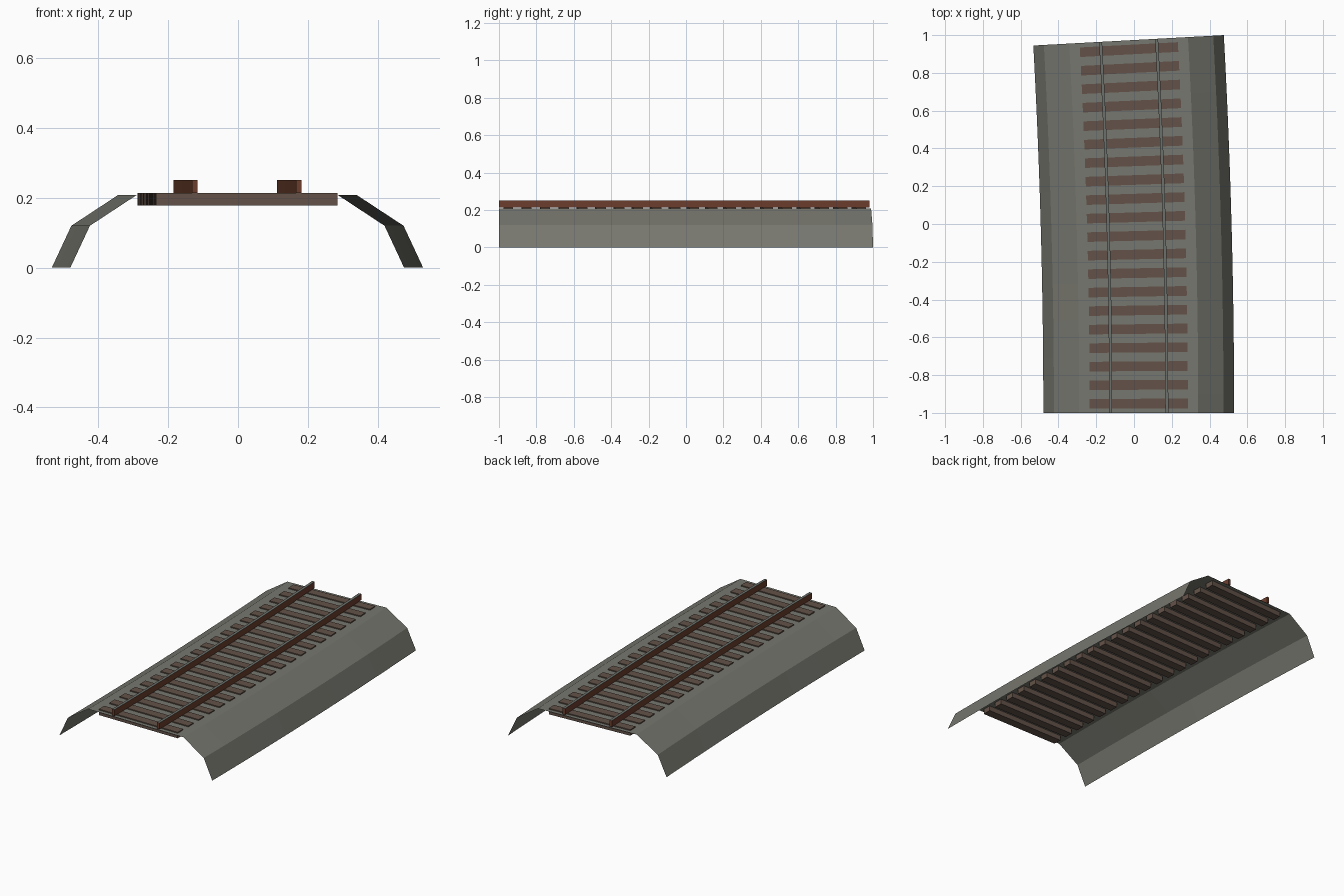
import bpy, bmesh, math

if "Cube" in bpy.data.objects:
    bpy.data.objects.remove(bpy.data.objects["Cube"])

ANGLE = math.asin(0.0545)   # total bend to the left
RADIUS = 36.19              # bend radius of the centre line
START_X = 0.025
SEGMENTS = 20


def material(name, rgb):
    m = bpy.data.materials.new(name)
    m.diffuse_color = (*rgb, 1)
    m.use_nodes = True
    m.node_tree.nodes["Principled BSDF"].inputs["Base Color"].default_value = m.diffuse_color
    return m


GRAVEL = material("gravel grey", (0.185, 0.185, 0.16))
WOOD = material("sleeper brown", (0.125, 0.085, 0.065))
RUST = material("rust brown", (0.15, 0.048, 0.026))
STEEL = material("worn steel", (0.15, 0.165, 0.15))


def on_arc(offset, t, z):
    """Point at a sideways offset from the centre line, t from 0 to 1 along it."""
    a = ANGLE * t
    r = RADIUS + offset
    return (START_X - RADIUS + r * math.cos(a), -1 + r * math.sin(a), z)


def sweep(name, profile, mats, t0=0, t1=1, steps=SEGMENTS, closed=True):
    """Sweep an (offset, z) profile along the arc; closed profiles get end caps."""
    bm = bmesh.new()
    rings = []
    for i in range(steps + 1):
        t = t0 + (t1 - t0) * i / steps
        rings.append([bm.verts.new(on_arc(x, t, z)) for x, z in profile])
    n = len(profile)
    for a, b in zip(rings, rings[1:]):
        for j in range(n if closed else n - 1):
            k = (j + 1) % n
            bm.faces.new((a[j], a[k], b[k], b[j]))
    if closed:
        bm.faces.new(rings[0][::-1])
        bm.faces.new(rings[-1])
        bmesh.ops.recalc_face_normals(bm, faces=bm.faces)
    else:
        bm.normal_update()
        for f in bm.faces:
            if f.normal.z < 0:
                f.normal_flip()
    # upward faces take the second material when there is one
    bm.normal_update()
    if len(mats) > 1:
        for f in bm.faces:
            if f.normal.z > 0.9:
                f.material_index = 1
    mesh = bpy.data.meshes.new(name)
    bm.to_mesh(mesh)
    bm.free()
    for m in mats:
        mesh.materials.append(m)
    obj = bpy.data.objects.new(name, mesh)
    bpy.context.collection.objects.link(obj)
    return obj


def box_profile(centre, width, z0, z1):
    h = width / 2
    return [(centre - h, z0), (centre + h, z0), (centre + h, z1), (centre - h, z1)]


# Gravel embankment: an open shell
half = [(0.505, 0), (0.449, 0.12), (0.315, 0.208)]
sweep("embankment", [(-x, z) for x, z in half] + half[::-1], [GRAVEL], closed=False)

# Wooden sleepers
COUNT = 20
for i in range(COUNT):
    t = (i + 0.5) / COUNT
    d = 0.0255 / (RADIUS * ANGLE)
    sweep(f"sleeper_{i + 1}", box_profile(0, 0.52, 0.178, 0.214), [WOOD], t - d, t + d, 1)

# Rails, rusty with worn steel tops
for side, name in ((-1, "left_rail"), (1, "right_rail")):
    sweep(name, box_profile(side * 0.1485, 0.016, 0.214, 0.251), [RUST, STEEL])
